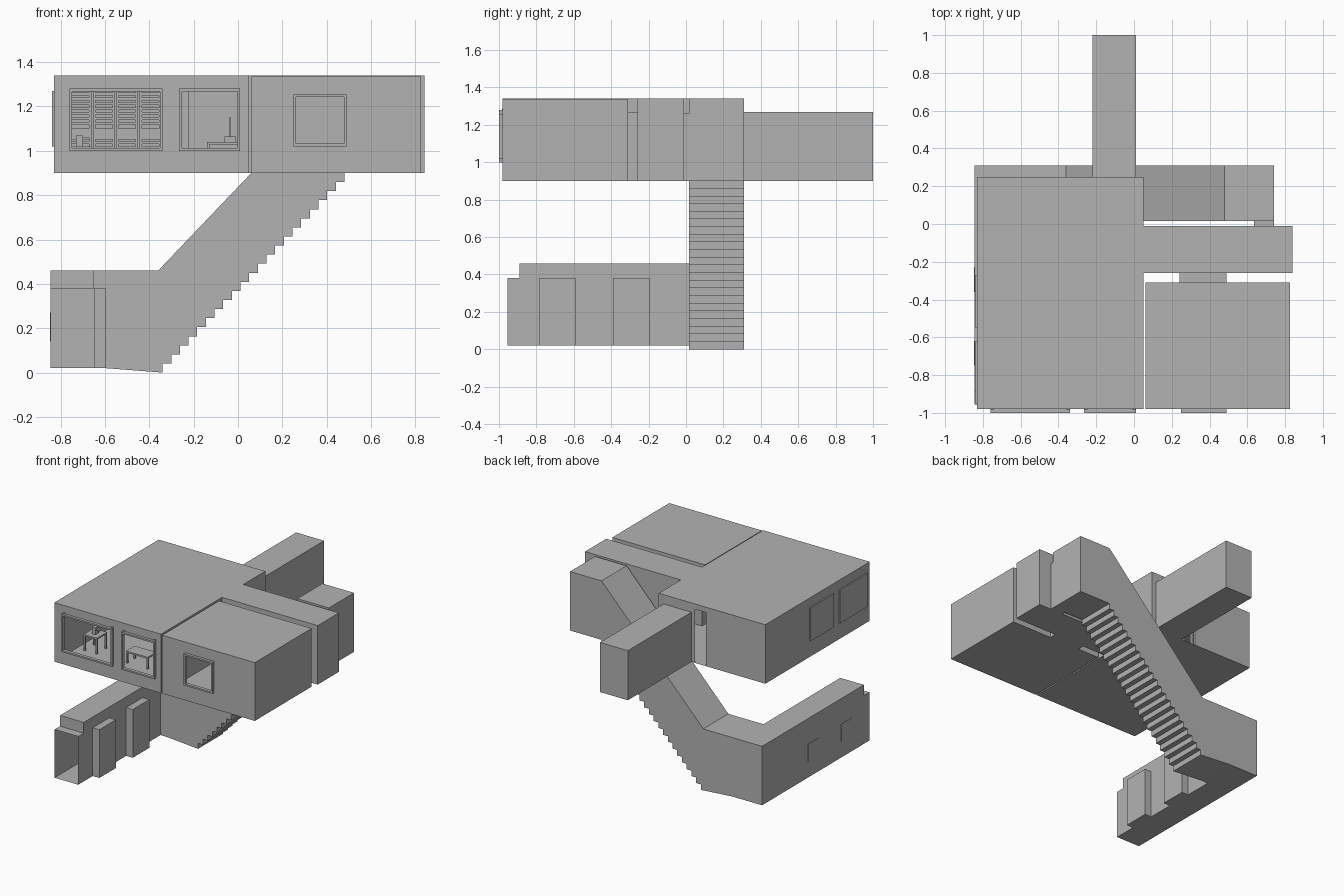
import bpy, bmesh, math
from mathutils import Vector

if "Cube" in bpy.data.objects:
    bpy.data.objects.remove(bpy.data.objects["Cube"])

grey = bpy.data.materials.new("plaster grey")
grey.diffuse_color = (0.45, 0.45, 0.45, 1)
grey.use_nodes = True
grey.node_tree.nodes["Principled BSDF"].inputs["Base Color"].default_value = grey.diffuse_color

def finish(name, bm):
    bmesh.ops.remove_doubles(bm, verts=bm.verts, dist=1e-5)
    me = bpy.data.meshes.new(name)
    bm.to_mesh(me); bm.free()
    me.materials.append(grey)
    ob = bpy.data.objects.new(name, me)
    bpy.context.collection.objects.link(ob)
    return ob

def wall(bm, axis, pos, u, v, holes=(), flip=False):
    """Flat wall on one axis, divided so rectangular holes (u0,u1,v0,v1) stay open."""
    us = sorted({*u, *[h[i] for h in holes for i in (0, 1)]})
    vs = sorted({*v, *[h[i] for h in holes for i in (2, 3)]})
    a, b = [i for i in range(3) if i != axis]
    for u0, u1 in zip(us, us[1:]):
        for v0, v1 in zip(vs, vs[1:]):
            cu, cv = (u0 + u1) / 2, (v0 + v1) / 2
            if any(h[0] < cu < h[1] and h[2] < cv < h[3] for h in holes):
                continue
            ring = []
            for p, q in ((u0, v0), (u1, v0), (u1, v1), (u0, v1)):
                co = [0, 0, 0]
                co[axis], co[a], co[b] = pos, p, q
                ring.append(bm.verts.new(co))
            bm.faces.new(ring[::-1] if flip else ring)

def room(name, x, y, z, skip="", holes={}):
    """Thin-walled box; skip lists missing sides, holes maps side to openings."""
    bm = bmesh.new()
    ext = (x, y, z)
    for axis in range(3):
        a, b = [i for i in range(3) if i != axis]
        for end in (0, 1):
            side = "xyz"[axis] if end == 0 else "XYZ"[axis]
            if side not in skip:
                wall(bm, axis, ext[axis][end], ext[a], ext[b], holes.get(side, ()),
                     (end == 0) != (axis == 1))
    return finish(name, bm)

def blocks(name, boxes):
    bm = bmesh.new()
    for x0, x1, y0, y1, z0, z1 in boxes:
        r = bmesh.ops.create_cube(bm, size=1)
        for w in r["verts"]:
            w.co = Vector(((x0 + x1) / 2 + w.co.x * (x1 - x0),
                           (y0 + y1) / 2 + w.co.y * (y1 - y0),
                           (z0 + z1) / 2 + w.co.z * (z1 - z0)))
    return finish(name, bm)

F = 0.90                                    # upper floor level
windows = {"main_window_left": (-0.76, -0.34, 1.00, 1.28),
           "main_window_right": (-0.265, 0.01, 1.00, 1.28),
           "side_window": (0.25, 0.49, 1.02, 1.255)}
w = list(windows.values())

# Upper rooms and passages
room("main_room", (-0.83, 0.05), (-0.98, 0.25), (F, 1.34), holes={
    "y": w[:2],
    "Y": [(-0.22, 0.01, F, 1.27), (-0.76, -0.25, F, 1.30)],
    "X": [(-0.26, -0.01, F, 1.34)]})
room("side_room", (0.06, 0.825), (-0.98, -0.31), (F, 1.335), holes={
    "y": w[2:], "Y": [(0.24, 0.49, F, 1.27)]})
room("hallway", (0.05, 0.84), (-0.26, -0.01), (F, 1.34), skip="x", holes={
    "y": [(0.24, 0.49, F, 1.27)], "Y": [(0.635, 0.74, F, 1.26)]})
room("side_doorway", (0.24, 0.49), (-0.31, -0.26), (F, 1.27), skip="yY")
room("stair_doorway", (0.635, 0.74), (-0.01, 0.015), (F, 1.26), skip="yY")
room("back_passage", (-0.22, 0.01), (0.25, 1.0), (F, 1.27), skip="y")

# Stair shaft: side profile with stepped underside, extruded in y
N = 22
profile = [(-0.845, 0.02), (-0.60, 0.02)]
for i in range(N):
    x = -0.34 + i * 0.82 / (N - 1)
    profile += [(x, i * F / N), (x, (i + 1) * F / N)]
profile += [(0.74, F), (0.74, 1.34), (0.48, 1.34), (-0.36, 0.46), (-0.845, 0.46)]
bm = bmesh.new()
front = [bm.verts.new((x, 0.015, z)) for x, z in profile]
back = [bm.verts.new((x, 0.31, z)) for x, z in profile]
bm.faces.new(back[::-1])
bm.faces.new(front)
for i in range(len(profile)):
    j = (i + 1) % len(profile)
    bm.faces.new((front[j], front[i], back[i], back[j]))
bmesh.ops.recalc_face_normals(bm, faces=bm.faces)
finish("stair_shaft", bm)

# Lower corridor with door recesses and an open front end
doors = [(-0.785, -0.59), (-0.39, -0.195)]
room("lower_corridor", (-0.845, -0.65), (-0.89, 0.015), (0.02, 0.46), skip="Y", holes={
    "y": [(-0.845, -0.65, 0.02, 0.38)],
    "X": [(a, b, 0.02, 0.38) for a, b in doors]})
room("lower_entrance", (-0.845, -0.65), (-0.955, -0.89), (0.02, 0.38), skip="yY")
for i, d in enumerate(doors):
    room(f"lower_door_recess_{i + 1}", (-0.65, -0.595), d, (0.02, 0.38), skip="x")

# Window frames with rod brackets
for name, (x0, x1, z0, z1) in windows.items():
    t = 0.012
    y0, y1 = -1.0, -0.975
    bars = [(x0, x1, y0, y1, z0, z0 + t), (x0, x1, y0, y1, z1 - t, z1),
            (x0, x0 + t, y0, y1, z0 + t, z1 - t), (x1 - t, x1, y0, y1, z0 + t, z1 - t)]
    if name != "side_window":
        bars += [(x, x + 0.016, -0.985, -0.965, z1 - 0.01, z1 + 0.008)
                 for x in (x0 + 0.002, x1 - 0.018)]
    blocks(name + "_frame", bars)

# Flat panels on the left outer walls
blocks("left_wall_panels", [(-0.838, -0.829, a, b, 1.02, 1.27)
                            for a, b in ((-0.55, -0.27), (-0.95, -0.62))])
blocks("lower_wall_panels", [(-0.848, -0.844, a, b, 0.14, 0.27)
                             for a, b in ((-0.75, -0.62), (-0.36, -0.23))])

# Closet with four louvred doors in the back wall
blocks("closet_back", [(-0.76, -0.34, 0.235, 0.25, F, 1.30)])
parts = []
for i in range(4):
    x0 = -0.76 + i * 0.105
    x1 = x0 + 0.10
    parts += [(x0, x0 + 0.012, 0.19, 0.21, F, 1.29), (x1 - 0.012, x1, 0.19, 0.21, F, 1.29)]
    parts += [(x0 + 0.012, x1 - 0.012, 0.195, 0.208, z, z + 0.012)
              for z in [0.92 + k * 0.022 for k in range(17)] if not 1.06 < z < 1.10]
    parts.append((x0 + 0.012, x1 - 0.012, 0.19, 0.21, 1.065, 1.10))
blocks("closet_doors", parts)

# Furniture
def table(name, x0, x1, y0, y1, top, extras=()):
    t = 0.012
    legs = [(x, x + t, y, y + t, F, top - t) for x in (x0, x1 - t) for y in (y0, y1 - t)]
    blocks(name, legs + [(x0, x1, y0, y1, top - t, top)] + list(extras))

table("small_table", -0.77, -0.66, -0.72, -0.60, 1.02,
      [(-0.73, -0.70, -0.68, -0.64, 1.02, 1.07), (-0.73, -0.67, -0.67, -0.65, 1.05, 1.06)])
table("long_table", -0.42, -0.24, -0.72, -0.62, 0.99)
table("desk", -0.14, 0.03, -0.50, -0.30, 1.04, [(-0.06, -0.01, -0.42, -0.38, 1.04, 1.065),
      (-0.04, -0.032, -0.404, -0.396, 1.065, 1.15)])
